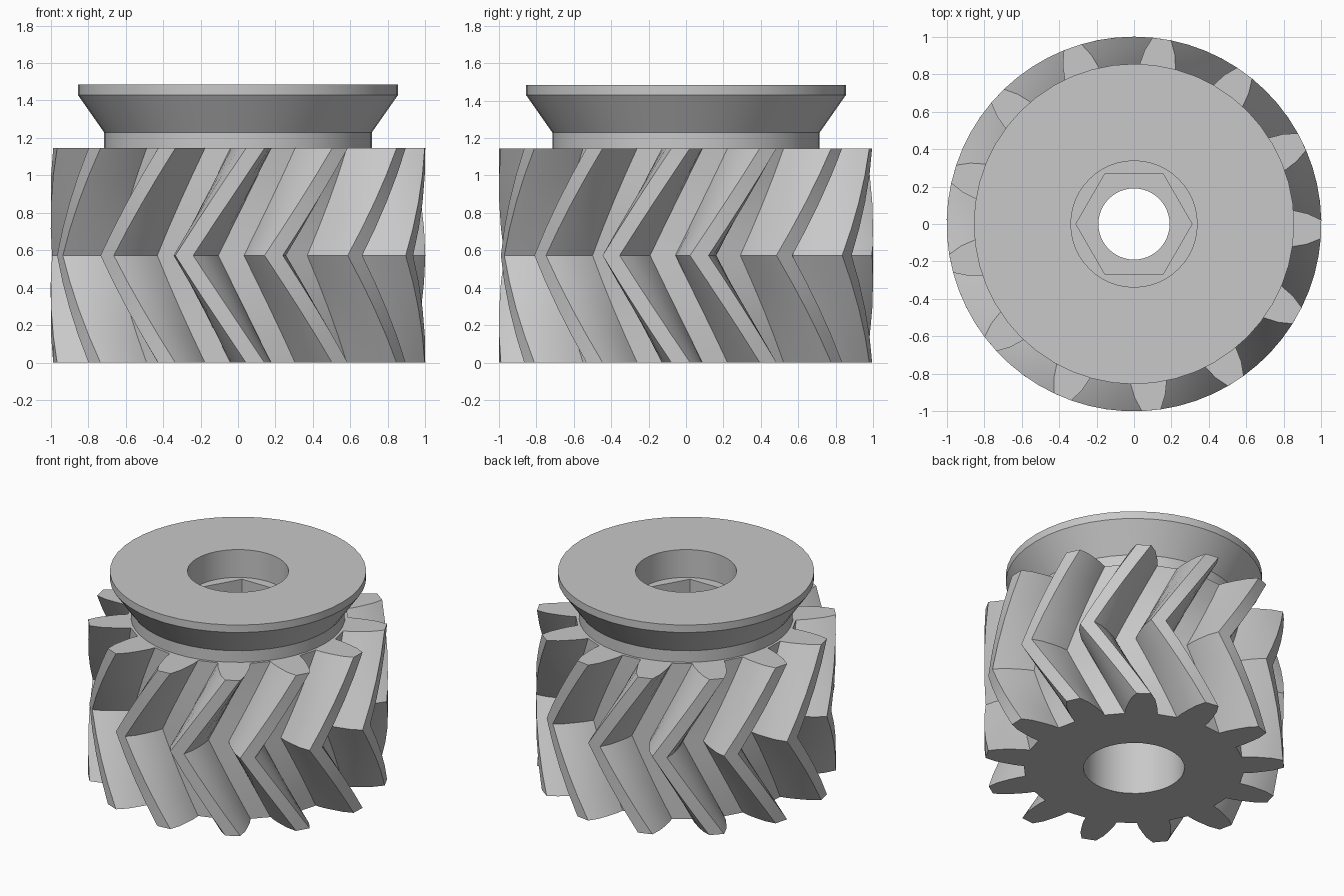
import bpy, bmesh
from math import sin, cos, pi, radians

cube = bpy.data.objects.get("Cube")
if cube:
    bpy.data.objects.remove(cube)

GREY = (0.58, 0.58, 0.58, 1)
grey = bpy.data.materials.new("plain_grey")
grey.use_nodes = True
grey.diffuse_color = GREY
grey.node_tree.nodes["Principled BSDF"].inputs["Base Color"].default_value = GREY

TEETH, SEGMENTS, SLICES = 13, 48, 4
GEAR_TOP, TWIST, BORE = 1.145, radians(22), 0.337
STEP = 2 * pi / TEETH


def loft(name, rings, angle=30):
    """Join closed rings of equal length into a skin."""
    bm = bmesh.new()
    rows = [[bm.verts.new(p) for p in ring] for ring in rings]
    n = len(rows[0])
    for a, b in zip(rows, rows[1:]):
        for i in range(n):
            j = (i + 1) % n
            bm.faces.new((a[i], a[j], b[j], b[i]))
    bmesh.ops.remove_doubles(bm, verts=bm.verts, dist=1e-5)
    bmesh.ops.recalc_face_normals(bm, faces=bm.faces)
    mesh = bpy.data.meshes.new(name)
    bm.to_mesh(mesh)
    bm.free()
    mesh.materials.append(grey)
    obj = bpy.data.objects.new(name, mesh)
    bpy.context.collection.objects.link(obj)
    bpy.ops.object.select_all(action='DESELECT')
    obj.select_set(True)
    bpy.context.view_layer.objects.active = obj
    bpy.ops.object.shade_smooth_by_angle(angle=radians(angle))
    return obj


# Tooth flank: half angle in degrees and radius, root to tip
flank = [(8.5, 0.735), (7.8, 0.79), (6.6, 0.85), (5.0, 0.93), (2.85, 1.0)]
tooth = [(-a, r) for a, r in flank] + [(a, r) for a, r in reversed(flank)]
outline = [(k * STEP + radians(a), r) for k in range(TEETH) for a, r in tooth]


def gear_ring(z, turn, radius=None):
    start = -pi / 2 + radians(5.3) - turn
    return [((radius or r) * cos(start + a), (radius or r) * sin(start + a), z)
            for a, r in outline]


# Herringbone gear: twists one way to mid height, then back
levels = [i / SLICES for i in range(2 * SLICES + 1)]
rings = [gear_ring(t * GEAR_TOP / 2, TWIST * (1 - abs(1 - t))) for t in levels]
rings.insert(0, gear_ring(0, 0, BORE))
rings.append(gear_ring(GEAR_TOP, 0, 0.70))
loft("herringbone_gear", rings)


def circle(r, z):
    return [(r * cos(2 * pi * i / SEGMENTS), r * sin(2 * pi * i / SEGMENTS), z)
            for i in range(SEGMENTS)]


def hexagon(r, z):
    side = pi / 3
    ring = []
    for i in range(SEGMENTS):
        a = 2 * pi * i / SEGMENTS
        d = r * cos(side / 2) / cos(a % side - side / 2)
        ring.append((d * cos(a), d * sin(a), z))
    return ring


# Flared collar on top of the gear
loft("flared_collar", [circle(r, z) for r, z in (
    (0.70, GEAR_TOP), (0.715, GEAR_TOP), (0.715, 1.23), (0.855, 1.43),
    (0.855, 1.485), (BORE, 1.485))])

# Stepped bore: round recess, hex pocket, narrow hole, wide lower bore
loft("stepped_bore", [
    circle(BORE, 1.485), circle(BORE, 1.28),
    hexagon(0.31, 1.28), hexagon(0.31, 0.9),
    circle(0.19, 0.9), circle(0.19, 0.75),
    circle(BORE, 0.75), circle(BORE, 0)])

# Make the open bore skin face the axis
mesh = bpy.data.objects["stepped_bore"].data
wall = mesh.polygons[0]
if wall.normal.x * wall.center.x + wall.normal.y * wall.center.y > 0:
    mesh.flip_normals()

# Make the open gear and collar skins face outwards
for name, up in (("herringbone_gear", -1), ("flared_collar", 1)):
    mesh = bpy.data.objects[name].data
    cap = max(mesh.polygons, key=lambda p: up * p.center.z)
    if cap.normal.z * up < 0:
        mesh.flip_normals()
